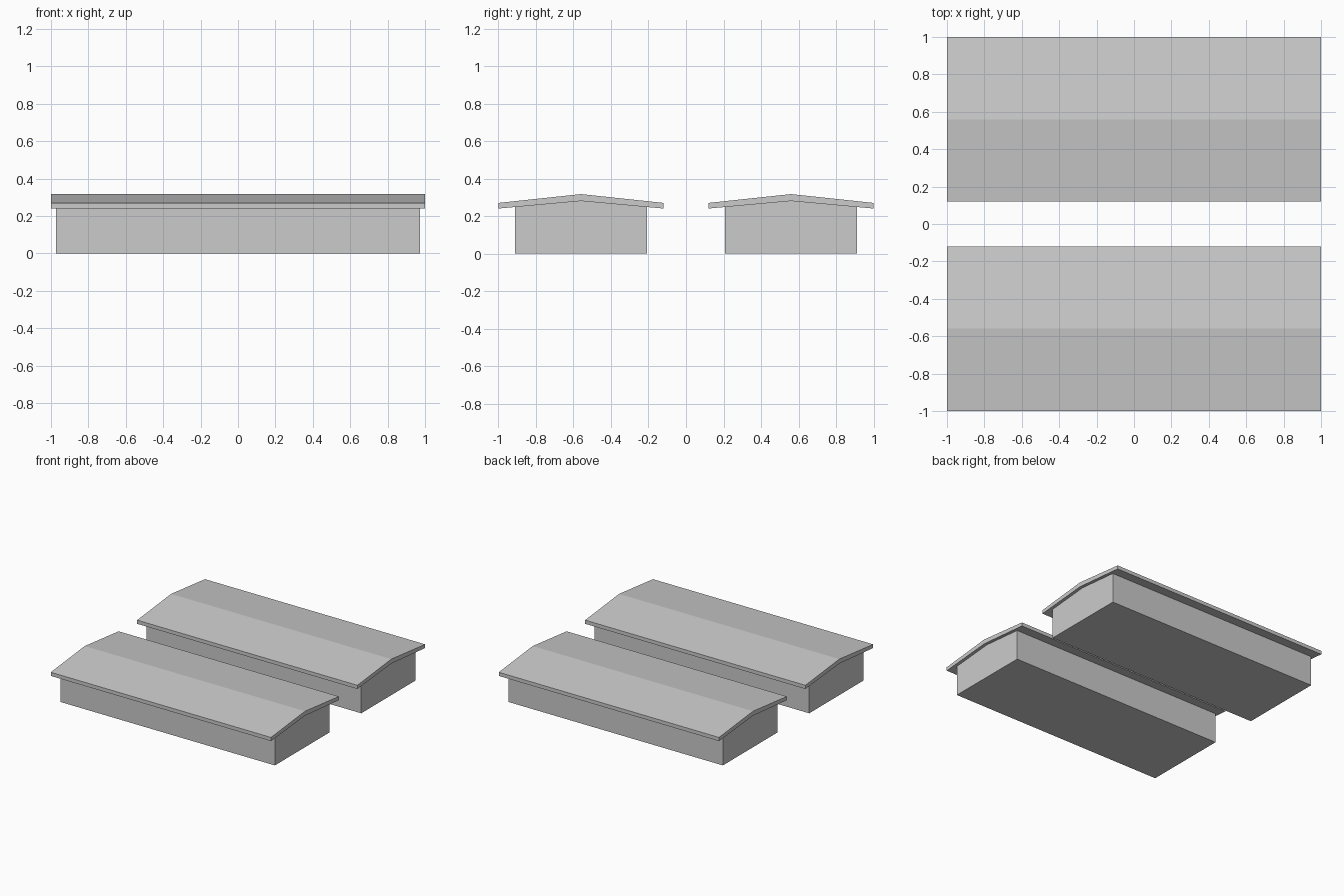
import bpy

if "Cube" in bpy.data.objects:
    bpy.data.objects.remove(bpy.data.objects["Cube"])


def extrude_profile(name, profile, half_length, y_offset):
    """Extrude a closed (y, z) outline symmetrically along x."""
    n = len(profile)
    verts = [(x, y + y_offset, z) for x in (-half_length, half_length) for y, z in profile]
    faces = [tuple(reversed(range(n))), tuple(range(n, 2 * n))]
    faces += [(i, (i + 1) % n, n + (i + 1) % n, n + i) for i in range(n)]
    mesh = bpy.data.meshes.new(name)
    mesh.from_pydata(verts, [], faces)
    mesh.update()
    obj = bpy.data.objects.new(name, mesh)
    bpy.context.collection.objects.link(obj)
    return obj


# Gabled walls, their top following the roof underside
walls = [(-0.353, 0), (0.353, 0), (0.353, 0.249), (0, 0.281), (-0.353, 0.249)]

# Shallow pitched roof slab with overhanging eaves
roof = [(-0.44, 0.24), (0, 0.28), (0.44, 0.24), (0.44, 0.27), (0, 0.317), (-0.44, 0.27)]

# Two identical long sheds side by side
for side, y in (("front", -0.56), ("back", 0.56)):
    extrude_profile(side + "_shed_walls", walls, 0.974, y)
    extrude_profile(side + "_shed_roof", roof, 1.0, y)
